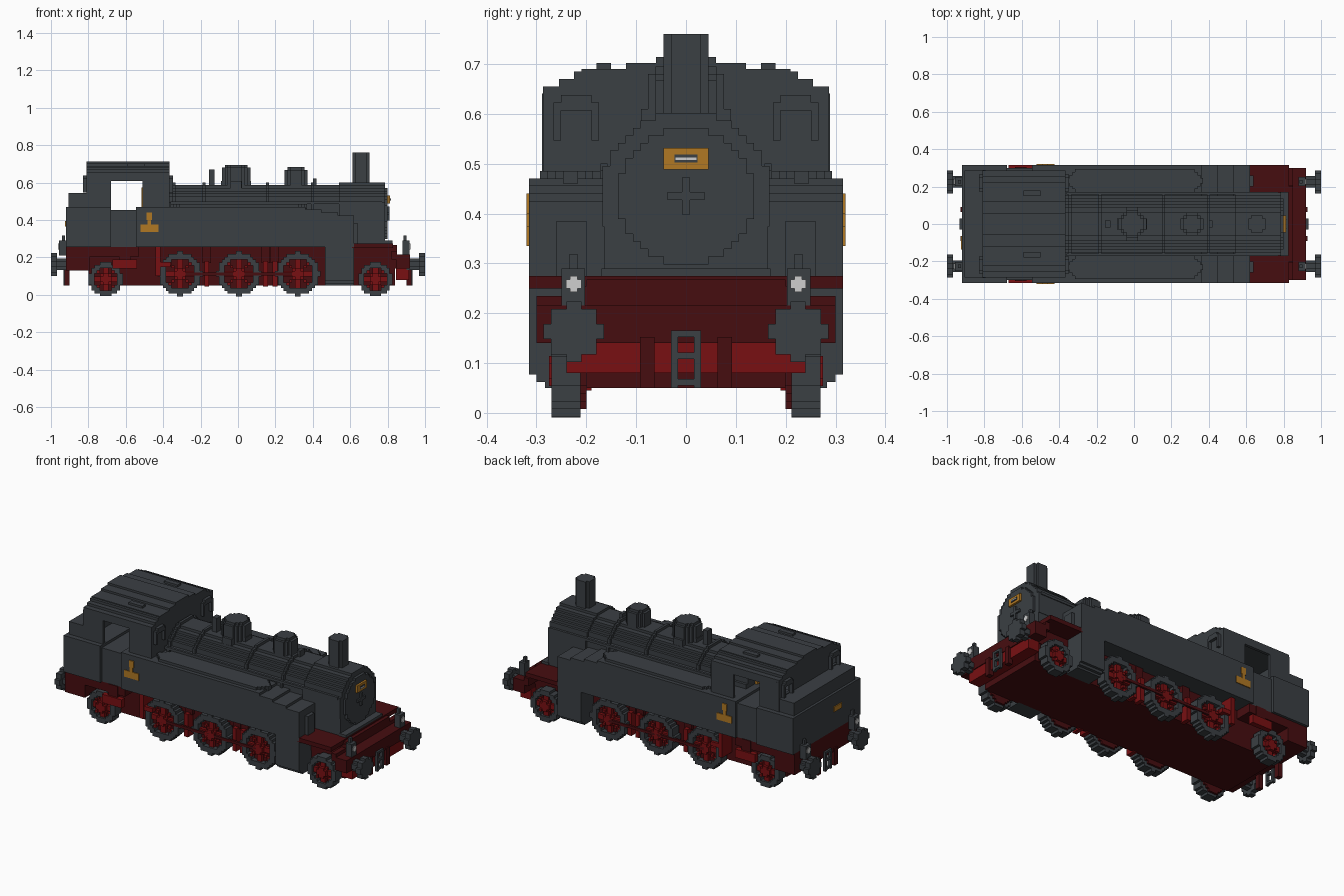
import bpy, bmesh, math

if "Cube" in bpy.data.objects:
    bpy.data.objects.remove(bpy.data.objects["Cube"])

V = 0.0152  # size of one block step


def material(name, rgb):
    m = bpy.data.materials.new(name)
    m.use_nodes = True
    m.diffuse_color = (*rgb, 1)
    b = next(n for n in m.node_tree.nodes if n.type == 'BSDF_PRINCIPLED')
    b.inputs["Base Color"].default_value = (*rgb, 1)
    b.inputs["Roughness"].default_value = 0.8
    return m


GREY = material("dark grey", (0.043, 0.050, 0.057))
DARK = material("dark red", (0.062, 0.004, 0.005))
RED = material("bright red", (0.19, 0.005, 0.006))
GOLD = material("gold", (0.44, 0.19, 0.017))
WHITE = material("white", (0.62, 0.62, 0.62))


def finish(name, bm, mat):
    bmesh.ops.recalc_face_normals(bm, faces=bm.faces)
    me = bpy.data.meshes.new(name)
    bm.to_mesh(me)
    bm.free()
    me.materials.append(mat)
    ob = bpy.data.objects.new(name, me)
    bpy.context.collection.objects.link(ob)
    return ob


def box(name, x, y, z, mat):
    """Block from (low, high) pairs."""
    bm = bmesh.new()
    bmesh.ops.create_cube(bm, size=1)
    for v in bm.verts:
        v.co = [(a + b) / 2 + c * (b - a) for (a, b), c in zip((x, y, z), v.co)]
    return finish(name, bm, mat)


def pair(name, x, y, z, mat):
    """Matching blocks on the left (+y) and right (-y)."""
    box(name + "_a", x, y, z, mat)
    box(name + "_b", x, (-y[1], -y[0]), z, mat)


def stepped(name, axis, centre, half, lo, hi, rule, mat):
    """Extrude every grid cell accepted by rule(a, b) along an axis."""
    n, m = (math.ceil(h / V) for h in half)
    cells = {(i, j) for i in range(-n, n) for j in range(-m, m)
             if rule((i + .5) * V, (j + .5) * V)}
    bm, seen = bmesh.new(), {}

    def vert(i, j, t):
        if (i, j, t) not in seen:
            co = [centre[0] + i * V, centre[1] + j * V]
            co.insert(axis, t)
            seen[i, j, t] = bm.verts.new(co)
        return seen[i, j, t]

    for i, j in cells:
        c = [(i, j), (i + 1, j), (i + 1, j + 1), (i, j + 1)]
        for t in (lo, hi):
            bm.faces.new([vert(*p, t) for p in c])
        near = [(i, j - 1), (i + 1, j), (i, j + 1), (i - 1, j)]
        for k in range(4):
            if near[k] not in cells:
                p, q = c[k], c[(k + 1) % 4]
                bm.faces.new([vert(*p, lo), vert(*q, lo), vert(*q, hi), vert(*p, hi)])
    return finish(name, bm, mat)


def disc(name, axis, centre, r, lo, hi, mat, inner=0):
    return stepped(name, axis, centre, (r + V, r + V), lo, hi,
                   lambda a, b: inner <= math.hypot(a, b) < r, mat)


# Main body, side tanks and door recesses
box("rear_body", (-0.92, -0.68), (-0.315, 0.315), (0.255, 0.47), GREY)
box("door_body", (-0.68, -0.545), (-0.30, 0.30), (0.255, 0.455), GREY)
box("tank_body", (-0.545, 0.36), (-0.315, 0.315), (0.255, 0.47), GREY)
for i in range(3):
    x = 0.36 + i * 0.0867
    box(f"tank_step_{i}", (x, x + 0.0867), (-0.315, 0.315), (0.255, 0.456 - i * V), GREY)
box("bunker", (-0.905, -0.80), (-0.285, 0.285), (0.46, 0.545), GREY)
for s in (-1, 1):
    stepped(f"tank_lid_{s}", 2, (0.005, s * 0.232), (0.36, 0.06), 0.46, 0.485,
            lambda a, b: abs(b) < 0.054 and abs(a) + max(0, abs(b) - 0.01) < 0.36, GREY)
pair("tank_front_pipe", (0.61, 0.64), (0.20, 0.26), (0.27, 0.385), GREY)

# Cab with side openings, rear windows and arched roof
pair("cab_rear_side", (-0.81, -0.68), (0.27, 0.287), (0.46, 0.645), GREY)
pair("cab_front_side", (-0.51, -0.365), (0.27, 0.287), (0.46, 0.645), GREY)
pair("cab_lintel", (-0.68, -0.51), (0.27, 0.287), (0.61, 0.645), GREY)
box("cab_front_wall", (-0.38, -0.365), (-0.287, 0.287), (0.46, 0.645), GREY)
stepped("cab_rear_wall", 0, (0, 0.55), (0.287, 0.09), -0.81, -0.795,
        lambda a, b: not (0.18 < abs(a) < 0.26 and 0 < b < 0.055), GREY)
ROOF = [(0.287, 0.655), (0.255, 0.67), (0.225, 0.685), (0.21, 0.69), (0.12, 0.702), (0.06, 0.714)]
z0 = 0.632
for k, (w, z) in enumerate(ROOF):
    box(f"roof_layer_{k}", (-0.81, -0.365), (-w, w), (z0, z), GREY)
    z0 = z
pair("roof_hatch", (-0.59, -0.50), (0.15, 0.18), (0.685, 0.702), GREY)
for s in (-1, 1):
    for x in (-0.365, -0.828):
        stepped(f"window_hood_{s}_{x}", 0, (s * 0.22, 0.592), (0.055, 0.035), x, x + 0.018,
                lambda a, b: abs(a) < 0.053 and abs(a) + max(b, 0) < 0.07
                and (b > 0.015 or abs(a) > 0.037), GREY)

# Boiler, smokebox, bands and rails
BC = (0, 0.435)
disc("boiler", 0, BC, 0.158, -0.50, 0.60, GREY)
disc("smokebox", 0, BC, 0.17, 0.54, 0.785, GREY)
for x in (-0.35, -0.19, 0.15, 0.39):
    disc(f"boiler_band_{x}", 0, BC, 0.17, x, x + V, GREY)
disc("smokebox_door", 0, BC, 0.137, 0.785, 0.80, GREY)
box("door_handle_flat", (0.80, 0.81), (-0.037, 0.037), (0.427, 0.443), GREY)
box("door_handle_upright", (0.80, 0.81), (-0.008, 0.008), (0.398, 0.472), GREY)
box("smokebox_saddle", (0.60, 0.785), (-0.165, 0.165), (0.27, 0.40), GREY)
pair("boiler_rail", (-0.36, 0.77), (0.158, 0.172), (0.485, 0.50), GREY)
box("number_plate", (0.785, 0.812), (-0.045, 0.045), (0.488, 0.531), GOLD)
box("plate_panel", (0.81, 0.815), (-0.023, 0.023), (0.502, 0.518), GREY)
box("plate_stripe", (0.813, 0.817), (-0.021, 0.021), (0.507, 0.512), WHITE)
box("backhead_fitting", (-0.515, -0.495), (-0.07, 0.07), (0.47, 0.575), GOLD)

# Domes, valves and chimney
for name, x, r, top in (("steam_dome", -0.01, 0.075, 0.68), ("sand_dome", 0.31, 0.062, 0.668)):
    disc(name, 2, (x, 0), r, 0.56, top, GREY)
    disc(name + "_cap", 2, (x, 0), r - 0.017, top, top + V, GREY)
box("steam_dome_base_long", (-0.09, 0.07), (-0.03, 0.03), (0.56, 0.61), GREY)
box("steam_dome_base_wide", (-0.04, 0.02), (-0.09, 0.09), (0.55, 0.61), GREY)
box("whistle", (-0.155, -0.125), (-0.02, 0.02), (0.58, 0.67), GREY)
box("valve", (0.40, 0.42), (-0.02, 0.02), (0.58, 0.622), GREY)
disc("chimney", 2, (0.657, 0), 0.045, 0.57, 0.76, GREY)

# Underframe, cylinders, footplates and beams
box("frame", (-0.80, 0.84), (-0.20, 0.20), (0.05, 0.256), DARK)
box("rear_footing", (-0.915, -0.53), (-0.30, 0.30), (0.205, 0.256), DARK)
box("rear_beam", (-0.92, -0.79), (-0.30, 0.30), (0.13, 0.256), DARK)
box("front_footplate", (0.61, 0.83), (-0.315, 0.315), (0.25, 0.275), DARK)
box("front_apron", (0.62, 0.85), (-0.20, 0.20), (0.14, 0.268), DARK)
pair("front_frame_side", (0.62, 0.85), (0.19, 0.205), (0.16, 0.255), DARK)
box("front_deck", (0.82, 0.85), (-0.30, 0.30), (0.19, 0.235), DARK)
box("front_beam", (0.845, 0.92), (-0.30, 0.30), (0.14, 0.215), DARK)
box("front_bar", (0.845, 0.915), (-0.24, 0.24), (0.08, 0.14), RED)
box("deck_step", (0.78, 0.825), (-0.17, 0.17), (0.27, 0.29), GREY)
for k, (w, z) in enumerate(((0.283, 0.05), (0.30, 0.062), (0.315, 0.077))):
    pair(f"cylinder_{k}", (0.465, 0.62), (0.19, w), (z, 0.28), GREY)

# Cab steps, brackets and brake hangers
pair("cab_step", (-0.67, -0.54), (0.285, 0.315), (0.14, 0.19), RED)
pair("cab_step_hanger", (-0.635, -0.575), (0.285, 0.305), (0.18, 0.256), DARK)
pair("frame_bracket", (-0.44, -0.415), (0.19, 0.29), (0.10, 0.256), RED)
pair("bracket_arm", (-0.44, -0.36), (0.25, 0.285), (0.15, 0.175), RED)
for x in (-0.18, 0.135, 0.185):
    pair(f"brake_hanger_{x}", (x, x + 0.025), (0.19, 0.245), (0.045, 0.18), RED)
    pair(f"spring_hanger_{x}", (x - 0.01, x + 0.035), (0.19, 0.22), (0.17, 0.256), DARK)


# Wheels: grey tyre, dark red disc, bright red spokes and hub
def wheel(name, x, r, s):
    c = (x, r)
    a, b, d, e = (sorted((s * p, s * q)) for p, q in
                  ((0.212, 0.27), (0.20, 0.24), (0.235, 0.258), (0.19, 0.275)))
    inner = r * 0.70
    disc(name + "_tyre", 1, c, r + 0.003, *a, GREY, inner)
    disc(name + "_disc", 1, c, inner + V, *b, DARK)
    stepped(name + "_spokes", 1, c, (r, r), *d,
            lambda p, q: math.hypot(p, q) < inner and
            (min(abs(p), abs(q)) < V or abs(abs(p) - abs(q)) < V * 0.6), RED)
    disc(name + "_hub", 1, c, 0.026, *e, RED)


for s in (-1, 1):
    for x in (-0.31, 0.005, 0.32):
        wheel(f"driving_wheel_{x}_{s}", x, 0.1125, s)
    for x in (-0.707, 0.735):
        wheel(f"carrying_wheel_{x}_{s}", x, 0.084, s)
pair("coupling_rod", (-0.31, 0.32), (0.262, 0.275), (0.104, 0.12), DARK)

# Buffers, lamps and couplings at both ends
for e, end in ((1, "front"), (-1, "rear")):
    def along(a, b):
        return tuple(sorted((e * a, e * b)))
    for s in (-1, 1):
        c = (s * 0.225, 0.163)
        disc(f"{end}_buffer_shaft_{s}", 0, c, 0.03, *along(0.90, 0.97), GREY)
        disc(f"{end}_buffer_head_{s}", 0, c, 0.057, *along(0.967, 1.0), GREY)
    out = 0 if e > 0 else 0.04
    pair(end + "_lamp", along(0.88 + out, 0.918 + out), (0.203, 0.25), (0.21, 0.29), GREY)
    pair(end + "_lamp_post", along(0.885 + out, 0.90 + out), (0.217, 0.235), (0.28, 0.318), GREY)
    pair(end + "_lamp_glass", along(0.915 + out, 0.922 + out), (0.21, 0.241), (0.25, 0.268), WHITE)
    pair(end + "_lamp_glass_tall", along(0.915 + out, 0.922 + out), (0.218, 0.233), (0.243, 0.275), WHITE)
    pair(end + "_hook_plate", along(0.90, 0.928), (0.063, 0.092), (0.05, 0.152), DARK)
    pair(end + "_coupling_side", along(0.915, 0.932), (0.016, 0.03), (0.05, 0.165), GREY)
    for k, z in enumerate((0.055, 0.108, 0.152)):
        box(f"{end}_coupling_rung_{k}", along(0.915, 0.932), (-0.02, 0.02), (z, z + 0.013), GREY)

# Gold emblems on the tank sides and the bunker back
for name, x, z in (("emblem_base", (-0.52, -0.425), (0.335, 0.375)),
                   ("emblem_stem", (-0.485, -0.465), (0.375, 0.40)),
                   ("emblem_top", (-0.49, -0.46), (0.40, 0.44))):
    pair(name, x, (0.313, 0.32), z, GOLD)
box("rear_emblem", (-0.926, -0.918), (-0.135, -0.065), (0.365, 0.395), GOLD)
